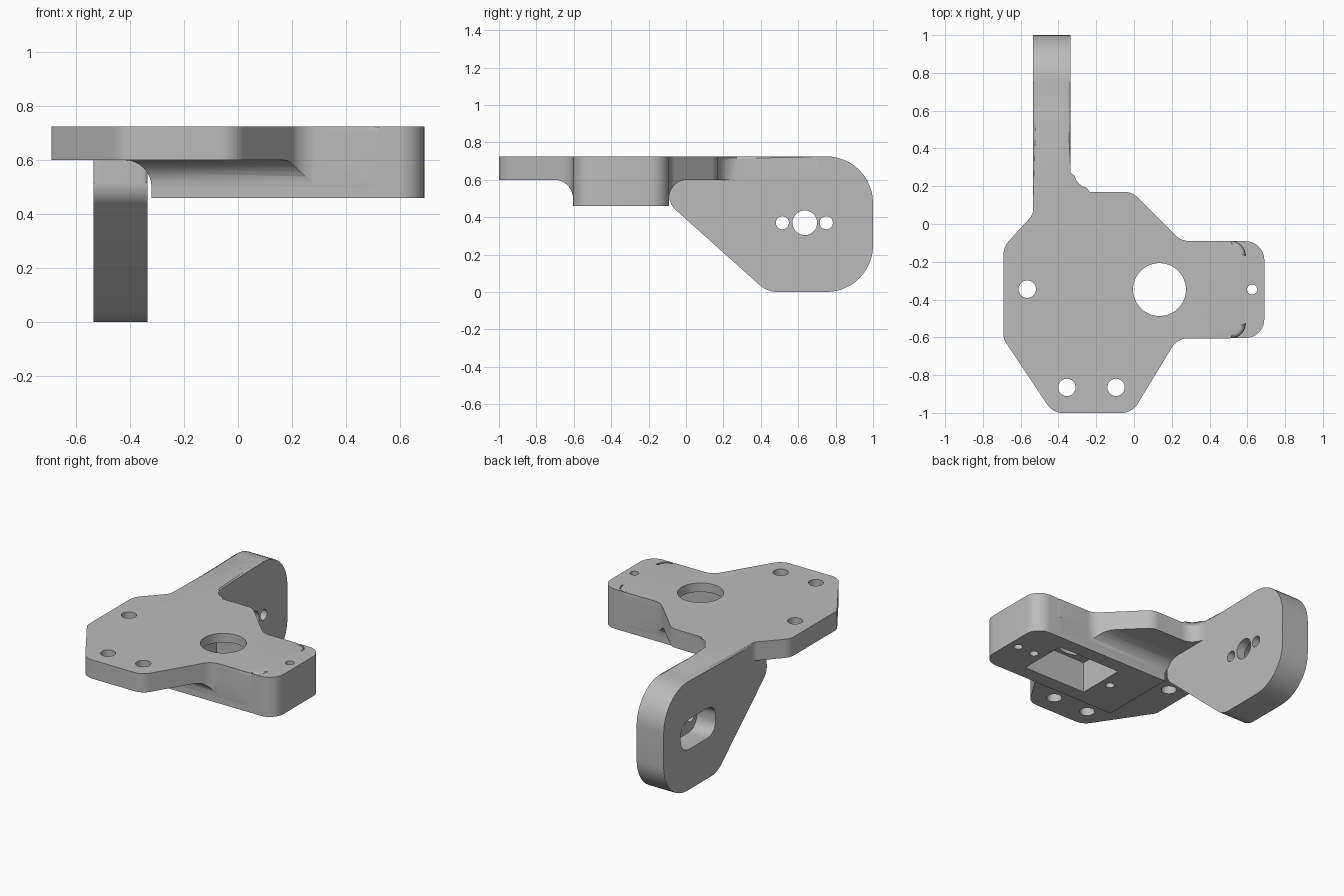
import bpy, bmesh, math
from mathutils import Vector

cube = bpy.data.objects.get("Cube")
if cube:
    bpy.data.objects.remove(cube, do_unlink=True)

grey = bpy.data.materials.new("plain grey")
grey.use_nodes = True
grey.diffuse_color = (0.5, 0.5, 0.5, 1)
grey.node_tree.nodes["Principled BSDF"].inputs["Base Color"].default_value = (0.5, 0.5, 0.5, 1)

TOP, UNDER, BASE = 0.725, 0.6, 0.46


def rounded(corners, steps=8):
    """Outline from (a, b, radius) corners, each rounded by an arc."""
    points = []
    for i, (a, b, r) in enumerate(corners):
        p = Vector((a, b))
        if not r:
            points.append(p)
            continue
        to_prev = (Vector(corners[i - 1][:2]) - p).normalized()
        to_next = (Vector(corners[(i + 1) % len(corners)][:2]) - p).normalized()
        half = to_prev.angle(to_next) / 2
        centre = p + (to_prev + to_next).normalized() * r / math.sin(half)
        reach = r / math.tan(half)
        start = p + to_prev * reach - centre
        end = p + to_next * reach - centre
        sweep = math.pi - 2 * half
        for k in range(steps + 1):
            t = k / steps
            points.append(centre + (start * math.sin((1 - t) * sweep)
                                    + end * math.sin(t * sweep)) / math.sin(sweep))
    return points


def circle(a, b, r):
    return [Vector((a + r * math.cos(t * math.tau / 48), b + r * math.sin(t * math.tau / 48)))
            for t in range(48)]


def box(a0, b0, a1, b1, r=0):
    return rounded([(a0, b0, r), (a1, b0, r), (a1, b1, r), (a0, b1, r)])


def loft(name, rings, axis="z", bevel_ends=()):
    """Solid through a list of (outline, height); chosen end caps get a rounded rim."""
    bm = bmesh.new()
    loops = []
    for outline, h in rings:
        loops.append([bm.verts.new((p.x, p.y, h) if axis == "z" else (h, p.x, p.y))
                      for p in outline])
    caps = [bm.faces.new(loops[0][::-1]), bm.faces.new(loops[-1])]
    for low, high in zip(loops, loops[1:]):
        for i in range(len(low)):
            j = (i + 1) % len(low)
            bm.faces.new((low[i], low[j], high[j], high[i]))
    rim = [e for end in bevel_ends for e in caps[end].edges]
    if rim:
        bmesh.ops.bevel(bm, geom=rim, offset=0.02, segments=4, profile=0.5, affect="EDGES")
    bmesh.ops.recalc_face_normals(bm, faces=bm.faces)
    mesh = bpy.data.meshes.new(name)
    bm.to_mesh(mesh)
    bm.free()
    mesh.materials.append(grey)
    obj = bpy.data.objects.new(name, mesh)
    bpy.context.collection.objects.link(obj)
    return obj


def prism(name, outline, h0, h1, axis="z", bevel_ends=()):
    return loft(name, [(outline, h0), (outline, h1)], axis, bevel_ends)


def combine(obj, tool, operation="DIFFERENCE"):
    bpy.context.view_layer.objects.active = obj
    mod = obj.modifiers.new("cut", "BOOLEAN")
    mod.operation, mod.solver, mod.object = operation, "EXACT", tool
    bpy.ops.object.modifier_apply(modifier=mod.name)


# Mounting plate, including the strip that runs onto the arm
plate_outline = rounded([
    (-0.43, -1, 0.1), (-0.01, -1, 0.1), (0.23, -0.605, 0.1), (0.59, -0.605, 0.08),
    (0.59, -0.09, 0.08), (0.25, -0.09, 0.1), (-0.01, 0.17, 0.1), (-0.335, 0.17, 0.1),
    (-0.335, 0.7, 0), (-0.535, 0.7, 0), (-0.535, 0.05, 0.06), (-0.69, -0.12, 0.1),
    (-0.69, -0.61, 0.06)])
plate = prism("mounting_plate", plate_outline, UNDER, TOP, bevel_ends=(1,))

# Deep block under the plate, with a shallow recess that seats the plate
front, back, inner = -0.604, -0.091, -0.32
block_outline = rounded([(inner, front, 0), (0.69, front, 0.1), (0.69, back, 0.1), (inner, back, 0)])
block = prism("motor_block", block_outline, BASE, TOP)
recess = prism("recess_cutter", plate_outline, TOP - 0.02, TOP + 0.1)
combine(block, recess)

# Concave fillet between block and plate, trimmed to the plate outline
rings = []
for k in range(9):
    t = k / 8 * math.pi / 2
    flare = 0.1 * (1 - math.cos(t))
    rings.append((box(inner - flare, front - flare, 0.5, back + flare), 0.5 + 0.1 * math.sin(t)))
rings.append((rings[-1][0], UNDER + 0.03))
fillet = loft("block_fillet", rings)
trim = prism("trim_cutter", plate_outline, BASE, UNDER + 0.02)
combine(fillet, trim, "INTERSECT")

# Upright side arm
arm_outline = rounded([(-0.09, TOP, 0), (-0.09, 0.47, 0.1), (0.435, 0, 0.15),
                       (1, 0, 0.25), (1, TOP, 0.25)], 12)
arm = prism("side_arm", arm_outline, -0.535, -0.335, "x", (0, 1))

# Screw holes, shaft hole and motor pocket
cutters = [prism("screw_cutter", circle(x, y, r), 0.3, 1) for x, y, r in
           ((-0.565, -0.345, 0.046), (-0.355, -0.865, 0.046), (-0.095, -0.865, 0.046),
            (0.625, -0.347, 0.027))]
cutters += [prism("blind_cutter", circle(x, -0.347, 0.027), 0.3, 0.65) for x in (-0.1, 0.5)]
cutters.append(prism("shaft_cutter", circle(0.135, -0.347, 0.14), 0.3, 1))
cutters.append(prism("pocket_cutter", box(-0.03, -0.51, 0.43, -0.185), 0.3, 0.665))
for part in (plate, block, fillet):
    for tool in cutters:
        combine(part, tool)

# Slot and three holes in the arm
arm_cutters = [prism("arm_hole_cutter", circle(y, 0.37, r), -0.8, 0, "x")
               for y, r in ((0.515, 0.035), (0.635, 0.066), (0.75, 0.035))]
arm_cutters.append(prism("slot_cutter", box(0.45, 0.27, 0.82, 0.47, 0.085), -0.8, -0.395, "x"))
for tool in arm_cutters:
    combine(arm, tool)

for tool in cutters + arm_cutters + [recess, trim]:
    bpy.data.objects.remove(tool, do_unlink=True)

# Smooth the rounded surfaces, keep the edges sharp
bpy.ops.object.select_all(action="DESELECT")
for part in (plate, block, fillet, arm):
    part.select_set(True)
bpy.context.view_layer.objects.active = plate
bpy.ops.object.shade_smooth_by_angle(angle=math.radians(30))
